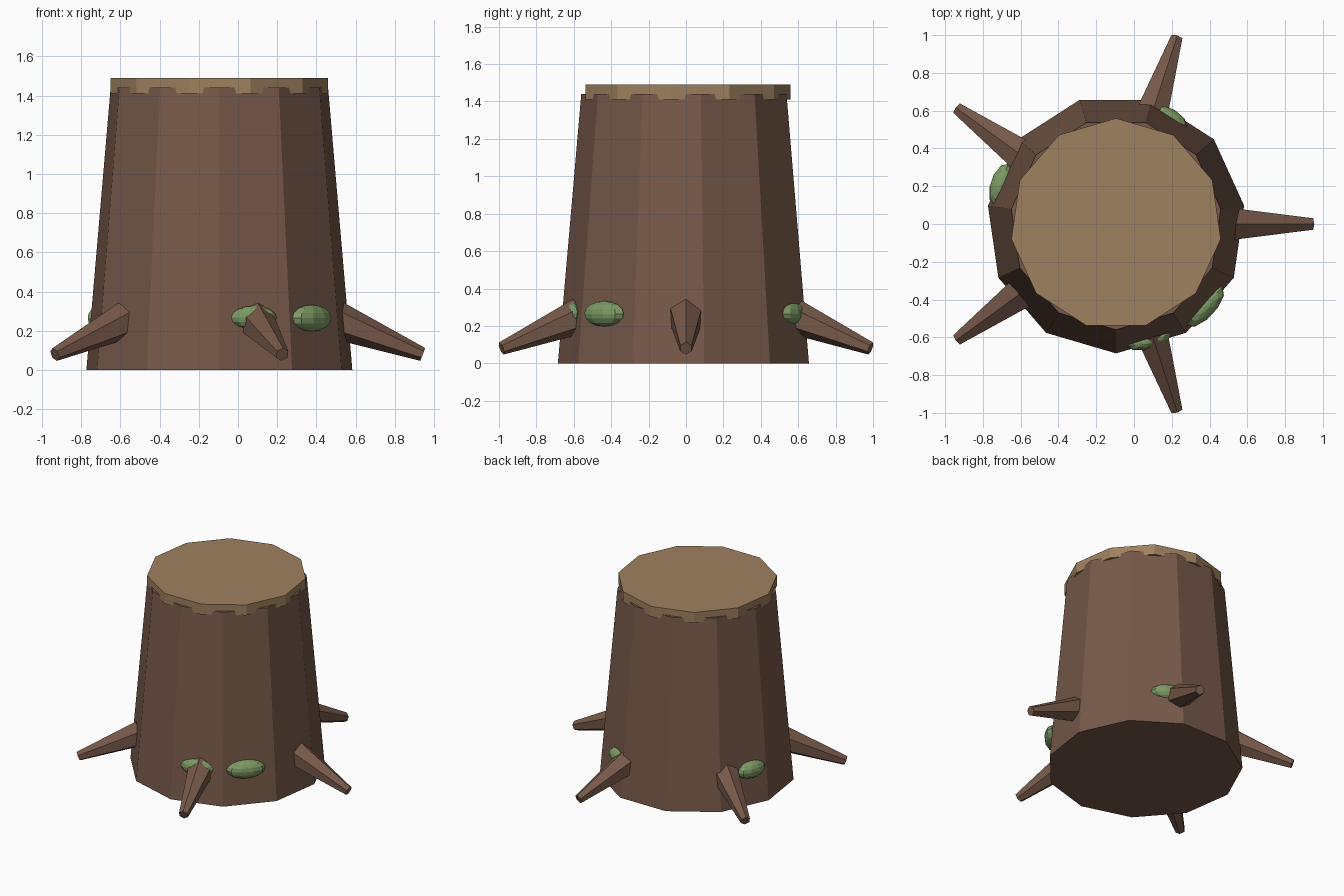
import bpy
from math import radians, cos, sin
from mathutils import Vector, Matrix

cube = bpy.data.objects.get("Cube")
if cube:
    bpy.data.objects.remove(cube)

CENTRE = Vector((-0.095, 0, 0))
SIDES = 11


def material(name, rgb):
    mat = bpy.data.materials.new(name)
    mat.use_nodes = True
    mat.diffuse_color = (*rgb, 1)
    bsdf = next(n for n in mat.node_tree.nodes if n.type == 'BSDF_PRINCIPLED')
    bsdf.inputs["Base Color"].default_value = (*rgb, 1)
    bsdf.inputs["Roughness"].default_value = 0.9
    return mat


bark = material("bark brown", (0.183, 0.100, 0.067))
wood = material("cut wood tan", (0.345, 0.218, 0.114))
green = material("moss green", (0.205, 0.325, 0.127))


def polar(angle, radius, z):
    a = radians(angle)
    return CENTRE + Vector((radius * cos(a), radius * sin(a), z))


def finish(name, mat):
    obj = bpy.context.object
    obj.name = obj.data.name = name
    obj.data.materials.append(mat)
    return obj


def tapered(name, start, end, r1, r2, sides, mat, spin=0):
    """Capped, tapered prism running from start to end."""
    axis = end - start
    bpy.ops.mesh.primitive_cone_add(vertices=sides, radius1=r1, radius2=r2,
                                    depth=axis.length)
    obj = finish(name, mat)
    # Local y is kept upright for leaning parts
    z = axis.normalized()
    x = Vector((0, 0, 1)).cross(z)
    x = x.normalized() if x.length > 0.001 else Vector((1, 0, 0))
    turn = Matrix((x, z.cross(x), z)).transposed().to_4x4()
    obj.data.transform(Matrix.Translation((start + end) / 2) @ turn
                       @ Matrix.Rotation(radians(spin), 4, 'Z'))
    return obj


# Trunk, with a corner at the front, and the cut top turned half a side
tapered("trunk", CENTRE, polar(0, 0, 1.44), 0.685, 0.56, SIDES, bark, 180)
tapered("cut_top", polar(0, 0, 1.41), polar(0, 0, 1.49), 0.56, 0.56, SIDES, wood)

# Five roots spread evenly around the base
for i in range(5):
    angle = i * 72
    tapered(f"root_{i + 1}", polar(angle, 0.60, 0.253), polar(angle, 1.037, 0.08),
            0.097, 0.035, 6, bark)

# Moss clumps: angle, distance, height, (thickness, length, height)
CLUMPS = [
    (-43, 0.64, 0.265, (0.06, 0.14, 0.068)),
    (-74, 0.64, 0.268, (0.045, 0.12, 0.06)),
    (66, 0.625, 0.265, (0.055, 0.13, 0.058)),
    (161, 0.645, 0.265, (0.055, 0.115, 0.062)),
]
for i, (angle, dist, z, size) in enumerate(CLUMPS):
    bpy.ops.mesh.primitive_uv_sphere_add(segments=10, ring_count=8, radius=1)
    moss = finish(f"moss_{i + 1}", green)
    moss.data.transform(Matrix.Translation(polar(angle, dist, z))
                        @ Matrix.Rotation(radians(angle), 4, 'Z')
                        @ Matrix.Diagonal((*size, 1)))
